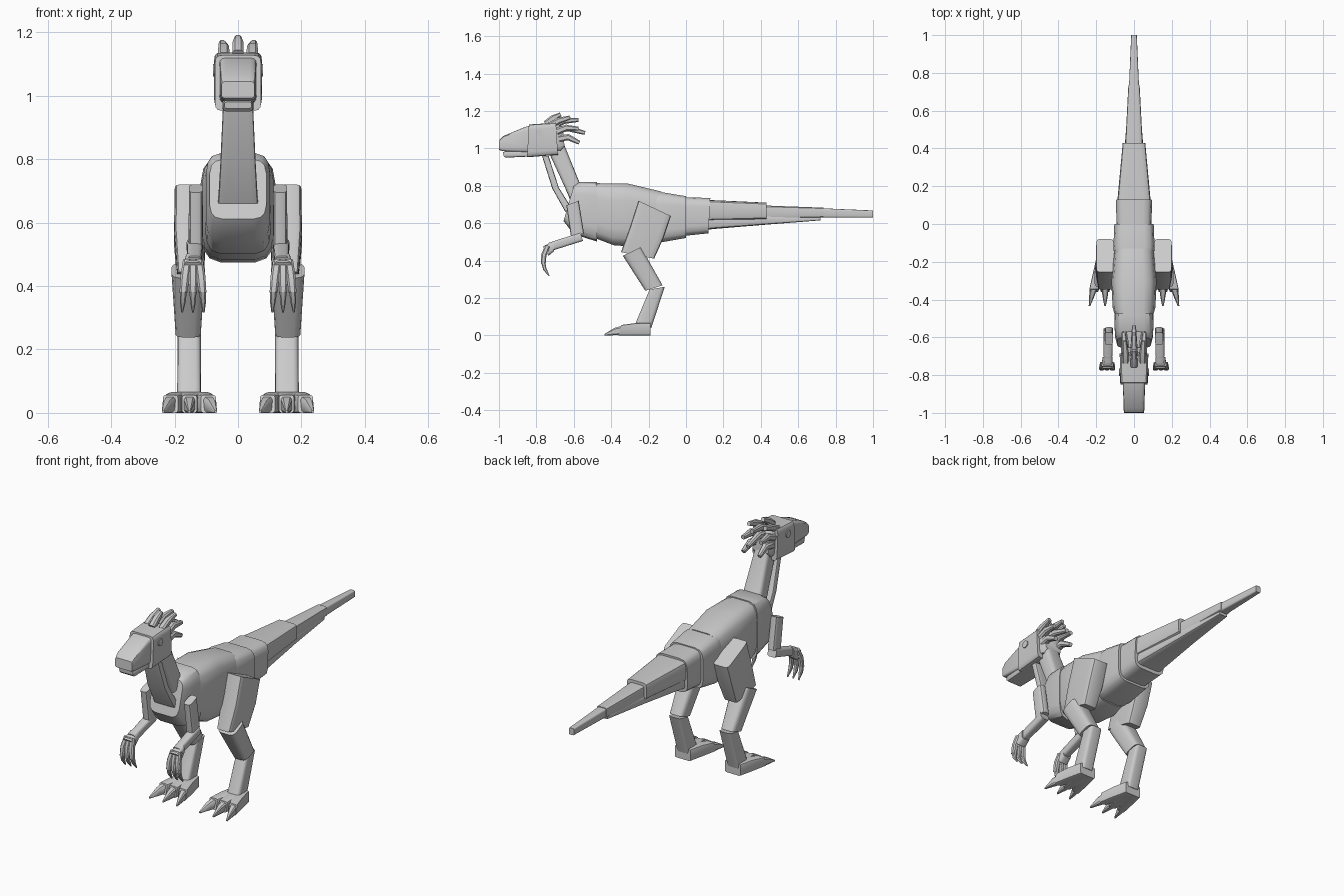
import bpy, bmesh, math
from mathutils import Vector


def loft(name, sections, power=4, sides=16):
    """Loft squarish rings. Section = (top (y,z), bottom (y,z), half width, centre x)."""
    bm = bmesh.new()
    rings = []
    for s in sections:
        top, low, w = Vector(s[0]), Vector(s[1]), s[2]
        cx = s[3] if len(s) > 3 else 0
        mid, half = (top + low) / 2, (top - low) / 2
        ring = []
        for i in range(sides):
            t = 2 * math.pi * (i + 0.5) / sides
            c, d = math.cos(t), math.sin(t)
            u = math.copysign(abs(c) ** (2 / power), c)
            v = math.copysign(abs(d) ** (2 / power), d)
            p = mid + half * v
            ring.append(bm.verts.new((cx + w * u, p.x, p.y)))
        rings.append(ring)
    for a, b in zip(rings, rings[1:]):
        for i in range(sides):
            j = (i + 1) % sides
            bm.faces.new((a[i], a[j], b[j], b[i]))
    bm.faces.new(rings[0])
    bm.faces.new(rings[-1])
    bmesh.ops.recalc_face_normals(bm, faces=bm.faces)
    me = bpy.data.meshes.new(name)
    bm.to_mesh(me)
    bm.free()
    ob = bpy.data.objects.new(name, me)
    bpy.context.collection.objects.link(ob)
    bpy.ops.object.select_all(action='DESELECT')
    ob.select_set(True)
    bpy.context.view_layer.objects.active = ob
    bpy.ops.object.shade_smooth_by_angle(angle=math.radians(35))
    return ob


def rod(name, pts, radii, power=3):
    """Thin tapered strand through (x, y, z) points."""
    secs = []
    for i, (p, r) in enumerate(zip(pts, radii)):
        a, b = pts[max(i - 1, 0)], pts[min(i + 1, len(pts) - 1)]
        d = Vector((b[1] - a[1], b[2] - a[2])).normalized()
        n = Vector((-d.y, d.x)) * r
        c = Vector(p[1:])
        secs.append((c + n, c - n, r, p[0]))
    return loft(name, secs, power, 8)


# Torso
loft("chest", [((-.60, .80), (-.655, .61), .09),
               ((-.57, .82), (-.60, .54), .102),
               ((-.475, .82), (-.475, .50), .105)], 5)
loft("torso", [((-.49, .815), (-.49, .52), .10),
               ((-.46, .815), (-.385, .48), .115),
               ((-.31, .813), (-.27, .472), .12),
               ((-.13, .77), (-.19, .49), .105)], 4)
loft("pelvis", [((-.15, .765), (-.20, .495), .105),
                ((-.12, .765), (-.13, .497), .11),
                ((0, .745), (0, .52), .105)], 5)

# Tail
loft("tail_base", [((-.02, .74), (-.02, .53), .092), ((.13, .735), (.12, .545), .097)], 5)
loft("tail_upper", [((.11, .725), (.11, .61), .09), ((.43, .71), (.43, .62), .06)], 6)
loft("tail_middle", [((.41, .695), (.41, .62), .047), ((.735, .683), (.735, .63), .03)], 6)
loft("tail_tip", [((.72, .68), (.72, .63), .027), ((1.0, .668), (1.0, .63), .015)], 6)
loft("tail_underside", [((.08, .65), (.08, .557), .08), ((.14, .64), (.14, .568), .078),
                        ((.43, .64), (.43, .592), .048), ((.72, .632), (.72, .615), .025)], 6)

# Neck
loft("neck", [((-.655, 1.03), (-.735, .98), .042),
              ((-.57, .82), (-.645, .785), .055),
              ((-.53, .76), (-.61, .70), .06)], 5)
loft("throat", [((-.735, .96), (-.77, .96), .048),
                ((-.68, .79), (-.715, .785), .056),
                ((-.605, .67), (-.645, .66), .063)], 8)

# Head
loft("skull", [((-.84, 1.128), (-.85, .952), .073), ((-.695, 1.137), (-.685, .965), .076),
               ], 9)
loft("skull_back", [((-.72, 1.13), (-.72, .99), .062), ((-.68, 1.13), (-.67, .985), .06),
                    ((-.655, 1.09), (-.65, 1.01), .05)], 7)
loft("snout", [((-.83, 1.122), (-.83, .975), .06), ((-.86, 1.115), (-.86, .978), .058),
               ((-.975, 1.067), (-.98, .985), .056), ((-.998, 1.045), (-1.0, .992), .052)], 8)
loft("lower_jaw", [((-.82, .985), (-.82, .957), .052), ((-.965, .985), (-.965, .95), .046),
                   ((-.978, .98), (-.976, .96), .042)], 8)

# Crest of feather strands
crest = [(0, (-.75, 1.13), (-.71, 1.162), (-.67, 1.182)),
         (0, (-.70, 1.125), (-.65, 1.148), (-.575, 1.152)),
         (0, (-.68, 1.10), (-.63, 1.108), (-.54, 1.082)),
         (.045, (-.73, 1.12), (-.68, 1.148), (-.62, 1.165)),
         (.05, (-.69, 1.09), (-.64, 1.11), (-.575, 1.105)),
         (.045, (-.68, 1.05), (-.63, 1.06), (-.57, 1.03))]
for x, a, b, c in crest:
    for s in ((1, -1) if x else (1,)):
        rod("crest_feather", [(s * x, *a), (s * x, *b), (s * x * 1.1, *c)], [.019, .018, .011])

for s in (1, -1):
    # Eye
    bpy.ops.mesh.primitive_cylinder_add(vertices=12, radius=.02, depth=.012,
                                        location=(s * .073, -.785, 1.08),
                                        rotation=(0, math.pi / 2, 0))
    bpy.context.object.name = "eye"

    # Hind leg
    loft("thigh", [((-.255, .72), (-.08, .638), .047, s * .153),
                   ((-.30, .58), (-.12, .52), .05, s * .152),
                   ((-.348, .445), (-.17, .41), .042, s * .15)], 8)
    loft("shin", [((-.338, .425), (-.24, .472), .053, s * .157),
                  ((-.218, .238), (-.125, .268), .04, s * .157)], 4)
    loft("ankle", [((-.195, .245), (-.113, .26), .037, s * .154),
                   ((-.27, .065), (-.185, .04), .038, s * .154)], 5)
    for k in (-1, 0, 1):
        cx = s * .153
        loft("toe", [((-.19, .066), (-.19, 0), .037, cx + k * .012),
                     ((-.27, .066), (-.27, 0), .032, cx + k * .035),
                     ((-.345, .056), (-.36, 0), .024, cx + k * .06)], 7, 12)
        loft("toe_claw", [((-.335, .054), (-.335, 0), .02, cx + k * .058),
                          ((-.38, .042), (-.38, 0), .015, cx + k * .07),
                          ((-.435, .008), (-.435, 0), .004, cx + k * .083)], 4, 8)

    # Arm
    loft("upper_arm", [((-.64, .695), (-.573, .72), .022, s * .133),
                       ((-.615, .525), (-.545, .545), .023, s * .133)], 4)
    loft("forearm", [((-.565, .55), (-.55, .505), .026, s * .136),
                     ((-.735, .495), (-.725, .45), .022, s * .138)], 4)
    loft("palm", [((-.705, .505), (-.705, .45), .026, s * .14),
                  ((-.765, .475), (-.735, .425), .03, s * .142)], 4)
    for k in (-1, 0, 1):
        cx = s * .142
        rod("finger", [(cx + k * .018, -.74, .48), (cx + k * .025, -.76, .43),
                       (cx + k * .03, -.763, .38)], [.014, .015, .013])
        rod("finger_claw", [(cx + k * .03, -.764, .395), (cx + k * .032, -.755, .355),
                            (cx + k * .034, -.732, .318)], [.012, .01, .003])
